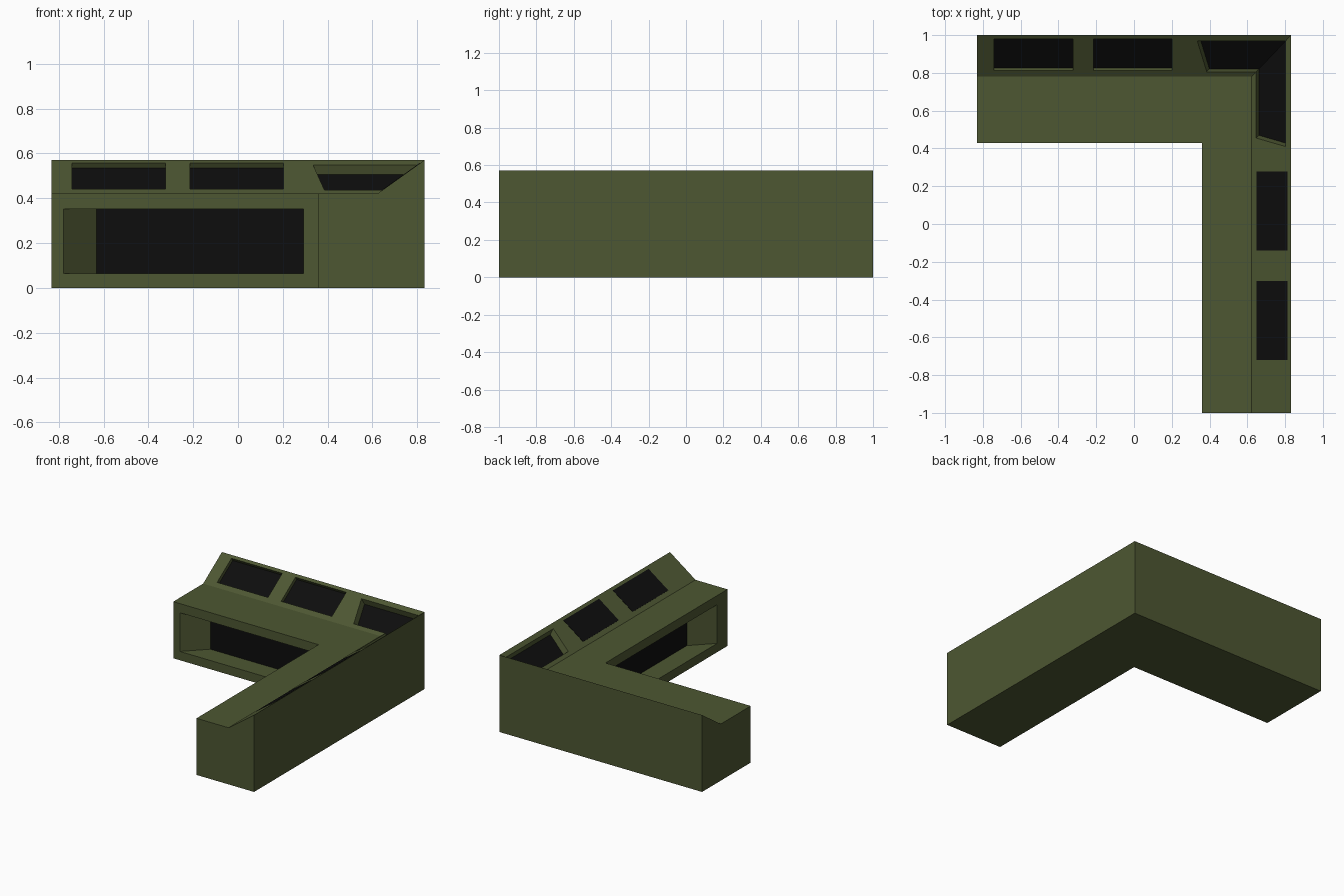
import bpy, bmesh
from mathutils import Vector

if "Cube" in bpy.data.objects:
    bpy.data.objects.remove(bpy.data.objects["Cube"])


def material(name, rgb):
    m = bpy.data.materials.new(name)
    m.diffuse_color = (*rgb, 1)
    m.use_nodes = True
    m.node_tree.nodes["Principled BSDF"].inputs["Base Color"].default_value = m.diffuse_color
    return m


GREEN = material("olive_green", (0.075, 0.095, 0.032))
BLACK = material("black_glass", (0.004, 0.004, 0.004))


def make(name, bm, mat):
    bmesh.ops.recalc_face_normals(bm, faces=bm.faces)
    me = bpy.data.meshes.new(name)
    bm.to_mesh(me)
    bm.free()
    me.materials.append(mat)
    ob = bpy.data.objects.new(name, me)
    bpy.context.collection.objects.link(ob)
    return ob


def sweep(name, rings, mat):
    """Closed solid running through a list of matching rings."""
    bm = bmesh.new()
    vs = [[bm.verts.new(p) for p in r] for r in rings]
    n = len(rings[0])
    for a, b in zip(vs, vs[1:]):
        for i in range(n):
            j = (i + 1) % n
            bm.faces.new((a[i], a[j], b[j], b[i]))
    bm.faces.new(vs[0])
    bm.faces.new(vs[-1])
    return make(name, bm, mat)


def strip(name, pairs, shift):
    """Thin black panel just proud of the surface it lies on."""
    rings = []
    for a, b in pairs:
        a, b = Vector(a) + shift, Vector(b) + shift
        rings.append((a - shift.normalized() * 0.002, b - shift.normalized() * 0.002, b, a))
    return sweep(name, rings, BLACK)


# heights on the two sloped consoles
def zb(y):
    return 0.42 + (y - 0.78) / 0.22 * 0.15


def zr(x):
    return 0.42 + (x - 0.62) / 0.21 * 0.15


# L-shaped desk body: (back-wing y, right-wing x, z) profile, mitred at the corner
profile = [(1, 0.832, 0), (1, 0.832, 0.57), (0.78, 0.622, 0.42), (0.43, 0.36, 0.42), (0.43, 0.36, 0)]
body = sweep("desk_body", [
    [(-0.832, y, z) for y, x, z in profile],
    [(x, y, z) for y, x, z in profile],
    [(x, -1, z) for y, x, z in profile]], GREEN)

# recesses: name, edge pairs of the opening, inward shift
recesses = []
for i, x0 in enumerate((-0.74, -0.215)):
    recesses.append((f"back_screen_{i + 1}",
                     [((x, 0.98, zb(0.98)), (x, 0.812, zb(0.812))) for x in (x0, x0 + 0.417)],
                     Vector((0, 0.016, -0.024))))
recesses.append(("corner_screen",
                 [((0.335, 0.969, zb(0.969)), (0.385, 0.806, zb(0.806))),
                  ((0.802, 0.969, zb(0.969)), (0.647, 0.806, zb(0.806))),
                  ((0.802, 0.41, zb(0.969)), (0.647, 0.455, zb(0.806)))],
                 Vector((0.015, 0.015, -0.045))))
recesses.append(("back_knee_panel",
                 [((x, 0.43, 0.352), (x, 0.43, 0.065)) for x in (-0.778, 0.292)],
                 Vector((0.148, 0.148, 0))))
recesses.append(("right_knee_panel",
                 [((0.36, y, 0.352), (0.36, y, 0.065)) for y in (-0.88, 0.34)],
                 Vector((0.148, 0.148, 0))))

# cut each recess and line its floor with black
cutters = []
for name, pairs, s in recesses:
    rings = []
    for a, b in pairs:
        a, b = Vector(a), Vector(b)
        rings.append((a - s * 0.3, b - s * 0.3, b + s, a + s))
    c = sweep(name + "_cutter", rings, GREEN)
    c.hide_render = True
    cutters.append(c)
    mod = body.modifiers.new(name, 'BOOLEAN')
    mod.operation = 'DIFFERENCE'
    mod.solver = 'EXACT'
    mod.object = c
    strip(name, pairs, s)

bpy.context.view_layer.update()
dg = bpy.context.evaluated_depsgraph_get()
cut_mesh = bpy.data.meshes.new_from_object(body.evaluated_get(dg))
body.modifiers.clear()
body.data = cut_mesh
for c in cutters:
    bpy.data.objects.remove(c)

# flush screens on the right-wing slope
for i, y0 in enumerate((-0.14, -0.72)):
    strip(f"right_screen_{i + 1}",
          [((0.812, y, zr(0.812)), (0.65, y, zr(0.65))) for y in (y0, y0 + 0.417)],
          Vector((0.0006, 0, -0.0008)))
